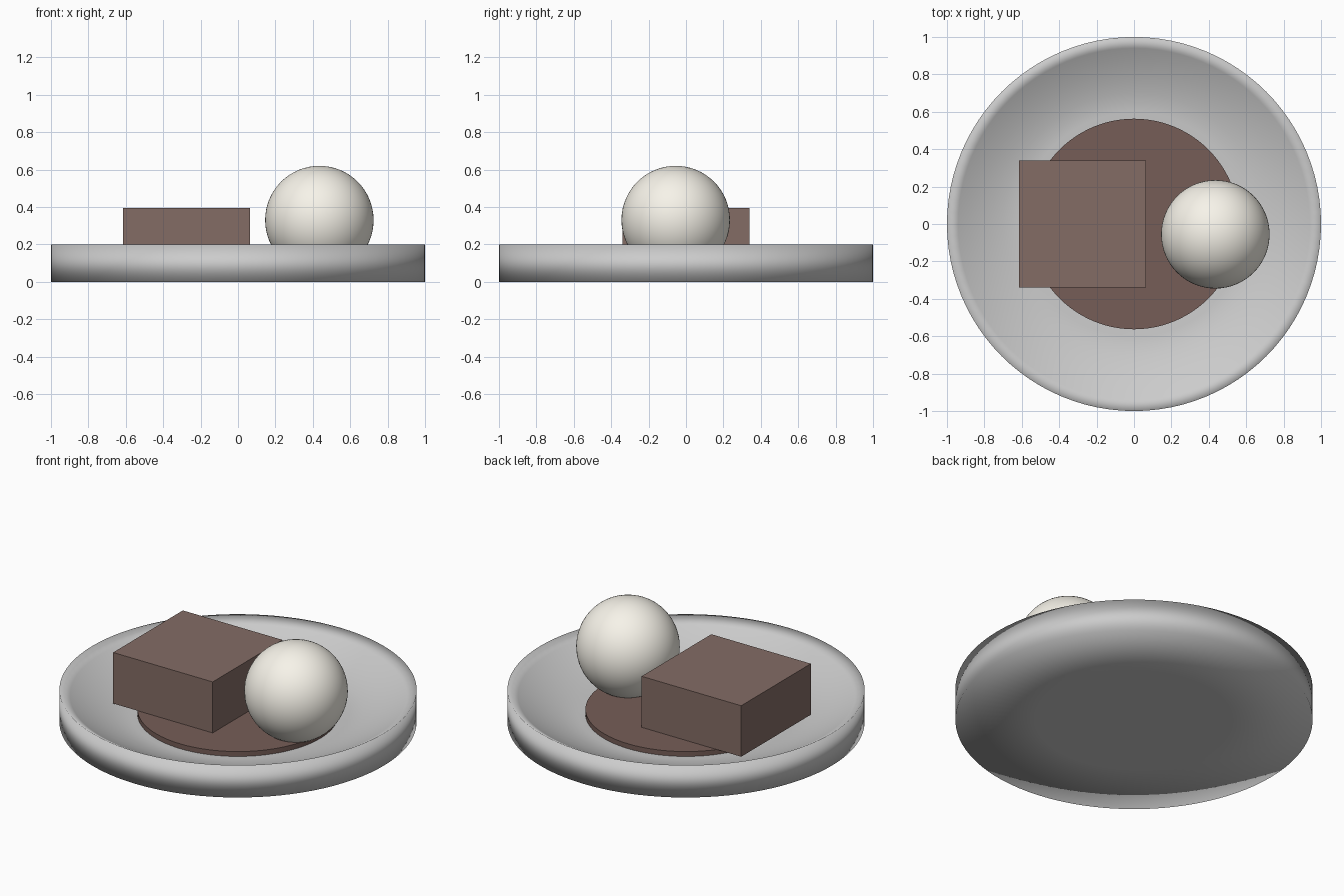
import bpy, bmesh, math

if "Cube" in bpy.data.objects:
    bpy.data.objects.remove(bpy.data.objects["Cube"])


def material(name, rgb):
    m = bpy.data.materials.new(name)
    m.diffuse_color = (*rgb, 1)
    m.use_nodes = True
    m.node_tree.nodes["Principled BSDF"].inputs["Base Color"].default_value = m.diffuse_color
    return m


def lathe(name, profile, steps=96):
    """Spin a closed (r, z) profile that starts and ends on the axis."""
    bm = bmesh.new()
    vs = [bm.verts.new((r, 0, z)) for r, z in profile]
    edges = [bm.edges.new(p) for p in zip(vs, vs[1:])]
    bmesh.ops.spin(bm, geom=vs + edges, axis=(0, 0, 1), cent=(0, 0, 0),
                   angle=2 * math.pi, steps=steps, use_duplicate=False)
    bmesh.ops.remove_doubles(bm, verts=bm.verts, dist=1e-4)
    bmesh.ops.recalc_face_normals(bm, faces=bm.faces)
    for f in bm.faces:
        f.smooth = True
    me = bpy.data.meshes.new(name)
    bm.to_mesh(me)
    bm.free()
    ob = bpy.data.objects.new(name, me)
    bpy.context.collection.objects.link(ob)
    return ob


def finish(name, mat):
    ob = bpy.context.object
    ob.name = name
    ob.data.materials.append(mat)
    return ob


# Shallow plate: flat underside, straight rim, dished inside
FLOOR, LIP, FLAT = 0.05, 0.2, 0.6
slope = [(FLAT + (1 - FLAT) * t, FLOOR + (LIP - FLOOR) * t ** 1.6)
         for t in (1, 0.85, 0.7, 0.55, 0.4, 0.25, 0.12, 0)]
plate = lathe("plate", [(0, 0), (0.55, 0), (1, 0)] + slope + [(0, FLOOR)])
plate.data.materials.append(material("porcelain", (0.88, 0.87, 0.85)))

# Round pool of sauce
bpy.ops.mesh.primitive_cylinder_add(vertices=96, radius=0.563, depth=0.03,
                                    location=(0, 0, 0.065))
finish("sauce", material("dark_sauce", (0.18, 0.11, 0.095)))
bpy.ops.object.shade_smooth_by_angle()

# Square cake block
bpy.ops.mesh.primitive_cube_add(size=1, location=(-0.275, 0, 0.2375))
cake = finish("cake", material("chocolate", (0.23, 0.15, 0.13)))
cake.scale = (0.68, 0.68, 0.315)

# Scoop of ice cream
bpy.ops.mesh.primitive_uv_sphere_add(segments=64, ring_count=32, radius=0.29,
                                     location=(0.435, -0.055, 0.33))
finish("scoop", material("cream", (0.93, 0.9, 0.82)))
bpy.ops.object.shade_smooth()
